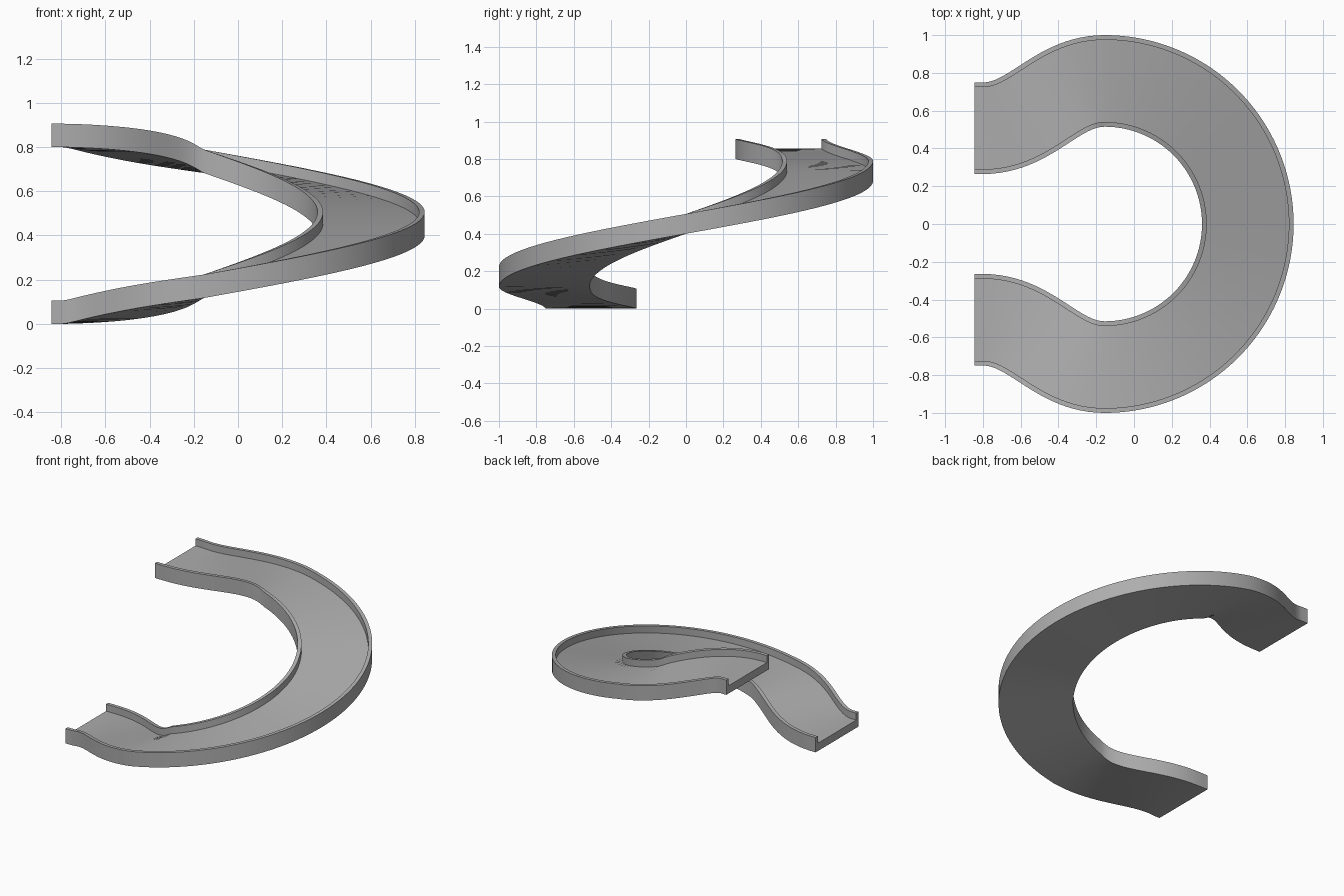
import bpy, bmesh, math
from mathutils import Vector

cube = bpy.data.objects.get("Cube")
if cube:
    bpy.data.objects.remove(cube)

# Main dimensions
CX = -0.155            # centre of the bend
R = 0.7575             # centreline radius
END_X, JOIN_X = -0.845, -0.8
END_Y = 0.507
HALF, RAIL = 0.2425, 0.025
HEIGHT, FLOOR = 0.106, 0.056
RISE, END_RISE = 0.8, 0.117
HANDLE = 0.26
ARC_STEPS, EASE_STEPS = 96, 28

# Channel section: (offset to the outside, height)
inner = HALF - RAIL
side = [(HALF, 0), (HALF, HEIGHT), (inner, HEIGHT), (inner, FLOOR)]
section = side + [(-d, h) for d, h in reversed(side)]


def ease_point(t):
    """Lower S-bend centreline: position, heading and base height."""
    p = [Vector((JOIN_X, -END_Y)), Vector((JOIN_X + HANDLE, -END_Y)),
         Vector((CX - HANDLE, -R)), Vector((CX, -R))]
    s = 1 - t
    pos = p[0] * s**3 + p[1] * 3 * s * s * t + p[2] * 3 * s * t * t + p[3] * t**3
    tan = (p[1] - p[0]) * s * s + (p[2] - p[1]) * 2 * s * t + (p[3] - p[2]) * t * t
    return pos, tan.normalized(), END_RISE * t**1.5


# Centreline: straight lip, S-bend, climbing half turn, mirrored exit
entry = [(Vector((END_X, -END_Y)), Vector((1, 0)), 0.0)]
entry += [ease_point(i / EASE_STEPS) for i in range(EASE_STEPS)]
bend = []
for i in range(ARC_STEPS + 1):
    f = i / ARC_STEPS
    a = math.pi * (f - 0.5)
    radial = Vector((math.cos(a), math.sin(a)))
    bend.append((Vector((CX, 0)) + radial * R, Vector((-radial.y, radial.x)),
                 END_RISE + (RISE - 2 * END_RISE) * f))
leave = [(Vector((p.x, -p.y)), Vector((-t.x, t.y)), RISE - z)
         for p, t, z in reversed(entry)]

# Sweep the section along the centreline
bm = bmesh.new()
rings = []
for pos, tan, z in entry + bend + leave:
    out = Vector((tan.y, -tan.x))
    rings.append([bm.verts.new((*(pos + out * d), z + h)) for d, h in section])
n = len(section)
for a, b in zip(rings, rings[1:]):
    for i in range(n):
        j = (i + 1) % n
        bm.faces.new((a[i], a[j], b[j], b[i]))
bm.faces.new(rings[0])
bm.faces.new(rings[-1][::-1])
bmesh.ops.recalc_face_normals(bm, faces=bm.faces[:])

mesh = bpy.data.meshes.new("curved_ramp")
bm.to_mesh(mesh)
bm.free()
ramp = bpy.data.objects.new("curved_ramp", mesh)
bpy.context.collection.objects.link(ramp)

# Plain grey finish
grey = bpy.data.materials.new("grey")
grey.use_nodes = True
colour = (0.42, 0.42, 0.42, 1)
grey.diffuse_color = colour
grey.node_tree.nodes["Principled BSDF"].inputs["Base Color"].default_value = colour
mesh.materials.append(grey)

# Smooth shading with crisp rail edges
bpy.ops.object.select_all(action='DESELECT')
ramp.select_set(True)
bpy.context.view_layer.objects.active = ramp
bpy.ops.object.shade_smooth_by_angle(angle=math.radians(35))
